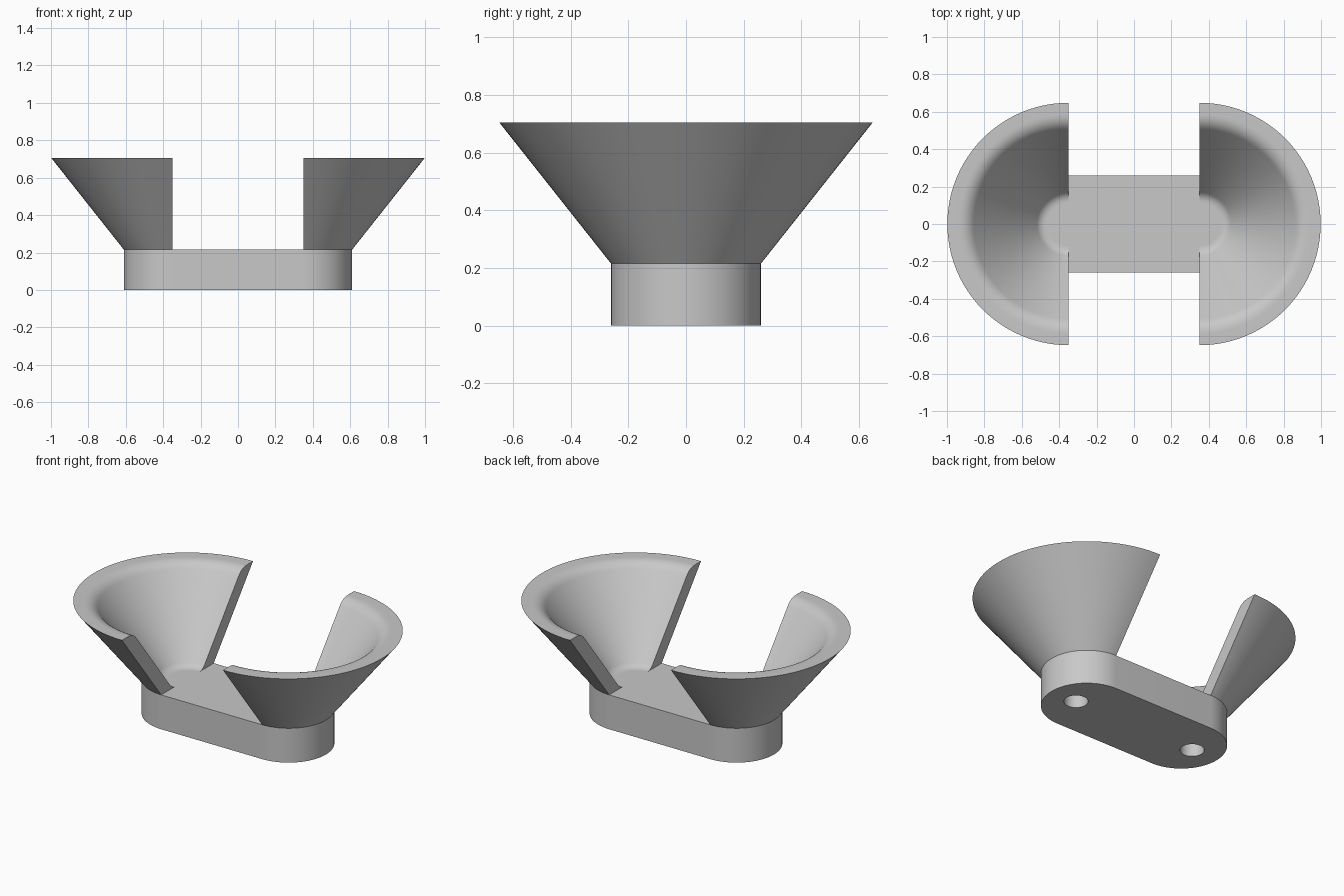
import bpy, bmesh
from math import pi, sin, cos, radians, hypot
from mathutils import Vector

if "Cube" in bpy.data.objects:
    bpy.data.objects.remove(bpy.data.objects["Cube"])

CENTRE, FOOT_R, RIM_R = 0.35, 0.26, 0.648   # cup axis offset and outer radii
BASE_TOP, RIM_Z = 0.215, 0.705
INNER_FOOT, INNER_RIM = 0.15, 0.537
HOLE_X, HOLE_R, HOLE_DEPTH = 0.43, 0.069, 0.14
STEPS = 48

grey = bpy.data.materials.new("plain grey")
grey.use_nodes = True
colour = (0.58, 0.58, 0.58, 1)
grey.diffuse_color = colour
grey.node_tree.nodes["Principled BSDF"].inputs["Base Color"].default_value = colour


def make_object(name, bm):
    bmesh.ops.recalc_face_normals(bm, faces=bm.faces)
    mesh = bpy.data.meshes.new(name)
    bm.to_mesh(mesh)
    bm.free()
    mesh.materials.append(grey)
    obj = bpy.data.objects.new(name, mesh)
    bpy.context.collection.objects.link(obj)
    return obj


def activate(obj):
    bpy.ops.object.select_all(action="DESELECT")
    obj.select_set(True)
    bpy.context.view_layer.objects.active = obj


def smooth(obj):
    activate(obj)
    bpy.ops.object.shade_smooth_by_angle(angle=radians(30))


def blend(before, corner, after, length, count=8):
    """Rounded corner between two straight profile lines."""
    a = corner + (before - corner).normalized() * length
    b = corner + (after - corner).normalized() * length
    ts = [i / count for i in range(count + 1)]
    return [a * (1 - t) ** 2 + corner * 2 * t * (1 - t) + b * t * t for t in ts]


# Base: an upright slab with round ends
bm = bmesh.new()
outline = []
for side in (1, -1):
    for i in range(STEPS + 1):
        a = -pi / 2 + pi * i / STEPS
        outline.append(bm.verts.new((side * (CENTRE + FOOT_R * cos(a)),
                                     side * FOOT_R * sin(a), 0)))
bottom = bm.faces.new(outline)
top = bmesh.ops.extrude_face_region(bm, geom=[bottom], use_keep_orig=True)["geom"]
bmesh.ops.translate(bm, vec=(0, 0, BASE_TOP),
                    verts=[g for g in top if isinstance(g, bmesh.types.BMVert)])
base = make_object("base", bm)

# Blind round holes in the underside
for side in (1, -1):
    bpy.ops.mesh.primitive_cylinder_add(vertices=40, radius=HOLE_R, depth=2 * HOLE_DEPTH,
                                        location=(side * HOLE_X, 0, 0))
    cutter = bpy.context.object
    cutter.name = "hole_cutter"
    cutter.hide_render = True
    cutter.data.materials.append(grey)
    cut = base.modifiers.new("hole", "BOOLEAN")
    cut.operation, cut.solver, cut.object = "DIFFERENCE", "EXACT", cutter
    activate(base)
    bpy.ops.object.modifier_apply(modifier=cut.name)
    bpy.data.objects.remove(cutter)
smooth(base)

# Cups: half turns of a flared wall with a rounded lip and a filleted foot
outer_foot, outer_rim = Vector((FOOT_R, BASE_TOP)), Vector((RIM_R, RIM_Z))
inner_foot, inner_rim = Vector((INNER_FOOT, BASE_TOP)), Vector((INNER_RIM, RIM_Z))
axis_point = Vector((0, BASE_TOP))
profile = [outer_foot, outer_rim]
profile += blend(outer_rim, inner_rim, inner_foot, 0.05)
profile += blend(inner_rim, inner_foot, axis_point, 0.032)

for side, name in ((1, "left_cup"), (-1, "right_cup")):
    bm = bmesh.new()
    rings = []
    for i in range(STEPS + 1):
        a = -pi / 2 + pi * i / STEPS
        rings.append([bm.verts.new((side * (CENTRE + p.x * cos(a)), p.x * sin(a), p.y))
                      for p in profile])
    n = len(profile)
    for r, s in zip(rings, rings[1:]):
        for j in range(n):
            k = (j + 1) % n
            bm.faces.new((r[j], r[k], s[k], s[j]))
    bm.faces.new(rings[0])
    bm.faces.new(rings[-1])
    smooth(make_object(name, bm))
